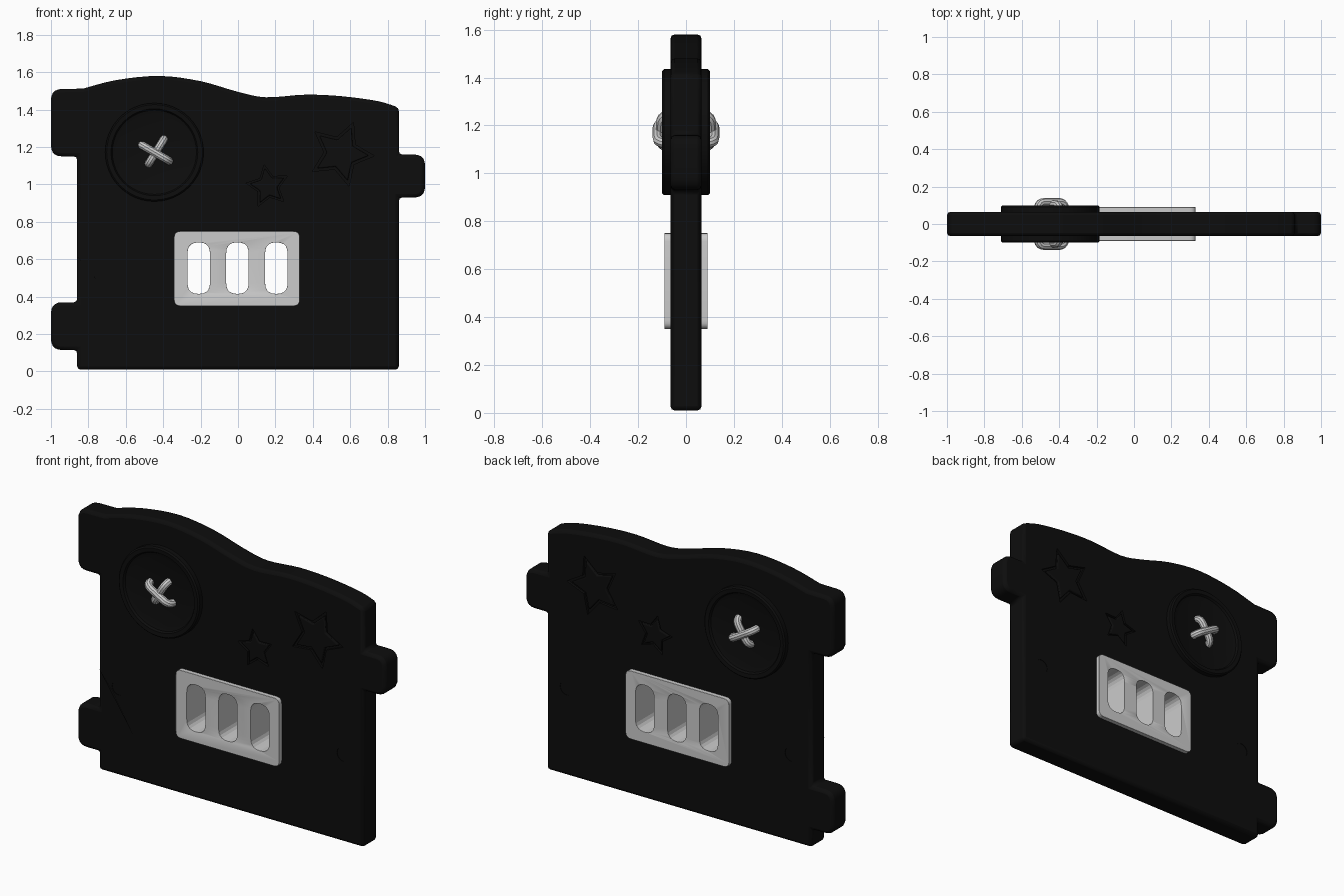
import bpy, bmesh, math
from mathutils import Vector

if "Cube" in bpy.data.objects:
    bpy.data.objects.remove(bpy.data.objects["Cube"])

black = bpy.data.materials.new("black_plastic")
black.diffuse_color = (0.004, 0.004, 0.004, 1)
black.use_nodes = True
black.node_tree.nodes["Principled BSDF"].inputs["Base Color"].default_value = black.diffuse_color


def rounded(points, seg=5):
    """Round each (x, z, radius) corner of an outline."""
    out = []
    n = len(points)
    for i, (x, z, r) in enumerate(points):
        p = Vector((x, z))
        if r == 0:
            out.append(p)
            continue
        a = p + (Vector(points[i - 1][:2]) - p).normalized() * r
        b = p + (Vector(points[(i + 1) % n][:2]) - p).normalized() * r
        for k in range(seg + 1):
            t = k / seg
            out.append(a * (1 - t) ** 2 + p * 2 * t * (1 - t) + b * t * t)
    return out


def prism(name, pts, y0, y1, bevel=0, mat=None, hide=False):
    bm = bmesh.new()
    f = bm.faces.new([bm.verts.new((p[0], y0, p[1])) for p in pts])
    ext = bmesh.ops.extrude_face_region(bm, geom=[f])
    bmesh.ops.translate(bm, vec=(0, y1 - y0, 0),
                        verts=[v for v in ext["geom"] if isinstance(v, bmesh.types.BMVert)])
    bmesh.ops.recalc_face_normals(bm, faces=bm.faces)
    return make(name, bm, bevel, mat, hide)


def make(name, bm, bevel=0, mat=None, hide=False):
    me = bpy.data.meshes.new(name)
    bm.to_mesh(me)
    bm.free()
    ob = bpy.data.objects.new(name, me)
    bpy.context.collection.objects.link(ob)
    if mat:
        me.materials.append(mat)
    if bevel:
        add_bevel(ob, bevel)
    ob.hide_render = hide
    if hide:
        ob.display_type = 'WIRE'
    return ob


def add_bevel(ob, width):
    m = ob.modifiers.new("bevel", 'BEVEL')
    m.width, m.segments, m.limit_method, m.angle_limit = width, 2, 'ANGLE', math.radians(50)


def cut(ob, cutter):
    m = ob.modifiers.new("cut", 'BOOLEAN')
    m.object, m.operation, m.solver = cutter, 'DIFFERENCE', 'EXACT'


def star(cx, cz, r, turn, inner=0.5):
    return [(cx + q * math.cos(a), cz + q * math.sin(a)) for k in range(10)
            for a in [math.radians(turn + 36 * k)] for q in [r if k % 2 == 0 else r * inner]]


def rect(x0, x1, z0, z1, r):
    return rounded([(x0, z0, r), (x1, z0, r), (x1, z1, r), (x0, z1, r)])


def wavy_top():
    """Smooth the wavy top edge, right to left."""
    k = [(0.86, 1.41), (0.75, 1.445), (0.55, 1.472), (0.36, 1.48), (0.15, 1.466), (0, 1.495),
         (-0.2, 1.552), (-0.42, 1.58), (-0.65, 1.558), (-0.83, 1.512)]
    k = [Vector(p) for p in k]
    pts = []
    for i in range(len(k) - 1):
        a, b, c, d = k[max(i - 1, 0)], k[i], k[i + 1], k[min(i + 2, len(k) - 1)]
        for s in range(4):
            t = s / 4
            p = 0.5 * (2 * b + (c - a) * t + (2 * a - 5 * b + 4 * c - d) * t * t
                       + (3 * b - a - 3 * c + d) * t ** 3)
            pts.append((p.x, p.y, 0))
    return pts + [(-0.83, 1.512, 0)]


# Main board with side tabs
R = 0.06
outline = [(-0.86, 0.01, 0), (0.86, 0.01, 0),
           (0.86, 0.93, 0), (1, 0.93, R), (1, 1.16, R), (0.86, 1.16, 0)]
outline += wavy_top()
outline += [(-1, 1.51, R), (-1, 1.15, R), (-0.86, 1.15, 0),
            (-0.86, 0.37, 0), (-1, 0.37, R), (-1, 0.115, R), (-0.86, 0.115, 0)]
board = prism("board", rounded(outline), -0.065, 0.065, 0.018, black)

# Lower plate with stepped sides and the bottom right tab
plate = prism("lower_plate", rounded([
    (-0.863, 0, 0.01), (1, 0, R), (1, 0.14, R), (0.863, 0.14, 0), (0.863, 0.62, 0.01),
    (0.53, 0.62, 0.01), (0.53, 0.43, 0), (0.62, 0.43, 0), (0.62, 0.28, 0),
    (-0.62, 0.28, 0), (-0.62, 0.43, 0), (-0.54, 0.43, 0), (-0.54, 0.62, 0.01),
    (-0.863, 0.62, 0.01)]), -0.072, 0.072, 0.008, black)

# Window opening in the board behind the vent
cut(board, prism("vent_opening_cutter", rect(-0.32, 0.31, 0.37, 0.73, 0.02), -0.3, 0.3, hide=True))

# Engraved stars and bolt recesses on both faces
for side, s in (("front", -1), ("back", 1)):
    for label, x, z, r, turn in (("large", 0.55, 1.165, 0.18, 68), ("small", 0.16, 0.99, 0.118, 100)):
        cut(board, prism(f"{label}_star_cutter_{side}", star(x, z, r, turn), s * 0.05, s * 0.12, hide=True))
        prism(f"{label}_star_{side}", star(x, z, r * 0.83, turn), s * 0.04, s * 0.065, 0.006, black)
    for x in (-0.73, 0.73):
        ring = [(x + 0.042 * math.cos(a * math.pi / 12), 0.525 + 0.042 * math.sin(a * math.pi / 12))
                for a in range(24)]
        c = prism(f"bolt_cutter_{side}", ring, s * 0.062, s * 0.12, hide=True)
        cut(plate, c)
        cut(board, c)

# Vent with three slots
vent = prism("vent", rect(-0.342, 0.33, 0.35, 0.75, 0.035), -0.09, 0.09)
for x in (-0.21, -0.003, 0.205):
    cut(vent, prism("slot_cutter", rect(x - 0.06, x + 0.06, 0.415, 0.69, 0.058), -0.3, 0.3, hide=True))
add_bevel(vent, 0.009)

# Button, lathed around the y axis and rimmed on both faces
BX, BZ = -0.447, 1.172
half = [(0, 0.078), (0.2, 0.078), (0.225, 0.086), (0.232, 0.098), (0.255, 0.1), (0.263, 0.092)]
profile = [(r, y) for r, y in half] + [(r, -y) for r, y in reversed(half)]
bm = bmesh.new()
vs = [bm.verts.new((r, y, 0)) for r, y in profile]
es = [bm.edges.new(vs[i:i + 2]) for i in range(len(vs) - 1)]
bmesh.ops.spin(bm, geom=vs + es, cent=(0, 0, 0), axis=(0, 1, 0), angle=2 * math.pi, steps=48)
bmesh.ops.remove_doubles(bm, verts=bm.verts, dist=1e-5)
bmesh.ops.recalc_face_normals(bm, faces=bm.faces)
bmesh.ops.translate(bm, verts=bm.verts, vec=(BX, 0, BZ))
make("button", bm, 0, black)

# Crossed thread loops through the button
for name, a, y, deg, cx, cz in (("thread_a", 0.084, 0.117, -30, -0.441, 1.168),
                                ("thread_b", 0.078, 0.104, 58, -0.437, 1.176)):
    loop = rounded([(-a, -y, 0.04), (a, -y, 0.04), (a, y, 0.04), (-a, y, 0.04)])
    cu = bpy.data.curves.new(name, 'CURVE')
    cu.dimensions = '3D'
    cu.bevel_depth, cu.bevel_resolution = 0.022, 3
    sp = cu.splines.new('POLY')
    sp.points.add(len(loop) - 1)
    c, s = math.cos(math.radians(deg)), math.sin(math.radians(deg))
    for pt, p in zip(sp.points, loop):
        pt.co = (cx + p.x * c, p.y, cz + p.x * s, 1)
    sp.use_cyclic_u = True
    ob = bpy.data.objects.new(name, cu)
    bpy.context.collection.objects.link(ob)
    bpy.ops.object.select_all(action='DESELECT')
    ob.select_set(True)
    bpy.context.view_layer.objects.active = ob
    bpy.ops.object.convert(target='MESH')

# Smooth shading with sharp edges kept
for ob in bpy.context.scene.objects:
    if ob.type == 'MESH' and not ob.hide_render:
        bpy.ops.object.select_all(action='DESELECT')
        ob.select_set(True)
        bpy.context.view_layer.objects.active = ob
        bpy.ops.object.shade_smooth_by_angle(angle=math.radians(35))
